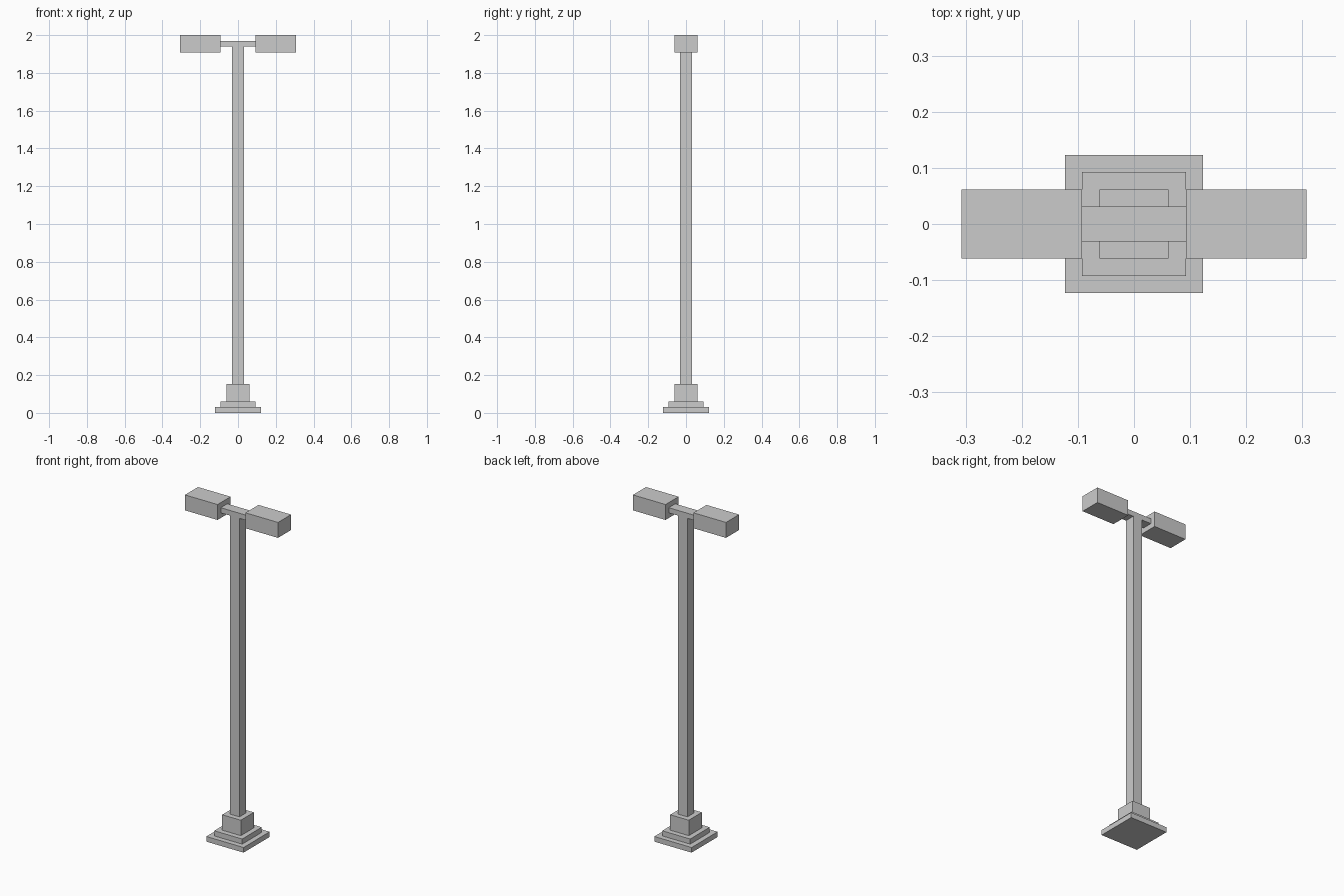
import bpy

if "Cube" in bpy.data.objects:
    bpy.data.objects.remove(bpy.data.objects["Cube"])

U = 2 / 65  # module: the model is 65 modules tall


def box(name, x, y, z):
    """Box from (min, max) ranges given in modules."""
    ranges = (x, y, z)
    bpy.ops.mesh.primitive_cube_add(size=1, location=[(a + b) / 2 * U for a, b in ranges])
    obj = bpy.context.object
    obj.name = name
    obj.scale = [(b - a) * U for a, b in ranges]
    bpy.ops.object.transform_apply(location=False, rotation=False, scale=True)
    return obj


# Square stepped foot, pole: half width, bottom, top
for name, h, z0, z1 in (
    ("base_plate", 4, 0, 1),
    ("base_step", 3, 1, 2),
    ("base_block", 2, 2, 5),
    ("pole", 1, 5, 63),
):
    box(name, (-h, h), (-h, h), (z0, z1))

# Cross arm on top of the pole
box("cross_arm", (-3, 3), (-1, 1), (63, 64))

# Lamp heads at both ends of the arm
box("lamp_head_left", (-10, -3), (-2, 2), (62, 65))
box("lamp_head_right", (3, 10), (-2, 2), (62, 65))
